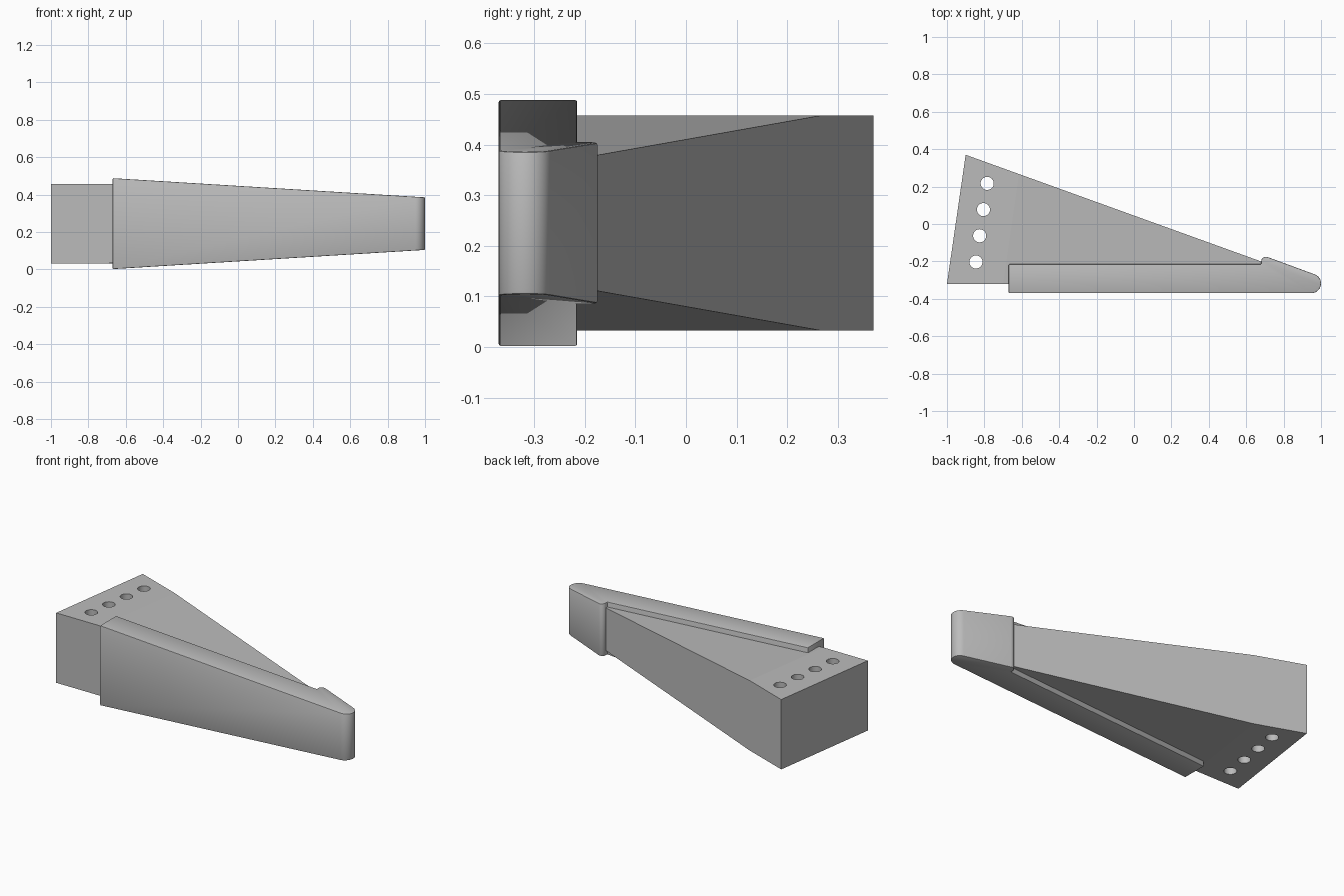
import bpy, bmesh
from math import sin, cos, radians
from mathutils import Vector

if "Cube" in bpy.data.objects:
    bpy.data.objects.remove(bpy.data.objects["Cube"])

MID = 0.245      # height of the horizontal symmetry plane
TAPER = 0.0614   # slope of the narrowing top and bottom

grey = bpy.data.materials.new("light grey")
grey.use_nodes = True
colour = (0.5, 0.5, 0.5, 1)
grey.diffuse_color = colour
grey.node_tree.nodes["Principled BSDF"].inputs["Base Color"].default_value = colour


def arc(cx, cy, r, start, end, steps):
    angles = [radians(start + (end - start) * i / steps) for i in range(steps + 1)]
    return [(cx + r * cos(a), cy + r * sin(a)) for a in angles]


def tapered_prism(name, outline, half, origin, direction, split=False):
    """Extrude a plan outline, then narrow it along a direction from origin."""
    origin, direction = Vector(origin), Vector(direction).normalized()
    bm = bmesh.new()
    face = bm.faces.new([bm.verts.new((x, y, -half)) for x, y in outline])
    new = bmesh.ops.extrude_face_region(bm, geom=[face])["geom"]
    for v in new:
        if isinstance(v, bmesh.types.BMVert):
            v.co.z = half
    if split:
        bmesh.ops.bisect_plane(bm, geom=bm.verts[:] + bm.edges[:] + bm.faces[:],
                               plane_co=origin, plane_no=direction)
    for v in bm.verts:
        drop = TAPER * max(0, (v.co - origin).dot(direction))
        v.co.z = MID + (half - drop) * (1 if v.co.z > 0 else -1)
    bmesh.ops.recalc_face_normals(bm, faces=bm.faces)
    mesh = bpy.data.meshes.new(name)
    bm.to_mesh(mesh)
    bm.free()
    mesh.materials.append(grey)
    obj = bpy.data.objects.new(name, mesh)
    bpy.context.collection.objects.link(obj)
    return obj


def activate(obj):
    bpy.ops.object.select_all(action='DESELECT')
    obj.select_set(True)
    bpy.context.view_layer.objects.active = obj


# Wedge body: flat mounting end, then tapering towards the tip
body = tapered_prism("wedge_body",
                     [(-1, -0.32), (0.69, -0.32), (0.69, -0.204), (-0.9, 0.37)],
                     0.2125, (-0.7, -0.32, 0), (0.69, -0.1, 0), split=True)

# Row of bolt holes parallel to the mounting end
for i in range(4):
    bpy.ops.mesh.primitive_cylinder_add(
        vertices=40, radius=0.035, depth=1,
        location=(-0.785 - 0.02 * i, 0.217 - 0.14 * i, MID))
    cutter = bpy.context.object
    cutter.name = "hole_cutter"
    cutter.hide_render = True
    cutter.data.materials.append(grey)
    activate(body)
    mod = body.modifiers.new("bolt_hole", 'BOOLEAN')
    mod.operation = 'DIFFERENCE'
    mod.solver = 'EXACT'
    mod.object = cutter
    bpy.ops.object.modifier_apply(modifier=mod.name)
    bpy.data.objects.remove(cutter)

# Front cover: long bar with a raised shoulder and a rounded nose
nose = arc(0.948, -0.318, 0.052, -90, 70, 16)
shoulder = arc(0.705, -0.2, 0.025, 70, 180, 8)
cover = tapered_prism("front_cover",
                      [(-0.67, -0.37)] + nose + shoulder
                      + [(0.68, -0.215), (-0.67, -0.215)],
                      0.243, (-0.67, 0, 0), (1, 0, 0))
activate(cover)
bevel = cover.modifiers.new("soft_edges", 'BEVEL')
bevel.width = 0.004
bevel.segments = 2
bevel.limit_method = 'ANGLE'
bpy.ops.object.modifier_apply(modifier=bevel.name)

for obj in (body, cover):
    activate(obj)
    bpy.ops.object.shade_smooth_by_angle(angle=radians(30))
# Keep the shallow fold across the body crisp
for edge in body.data.edges:
    a, b = (body.data.vertices[i].co for i in edge.vertices)
    if abs(a.z - b.z) < 0.001 and abs(a.y - b.y) > 0.5:
        edge.use_edge_sharp = True
